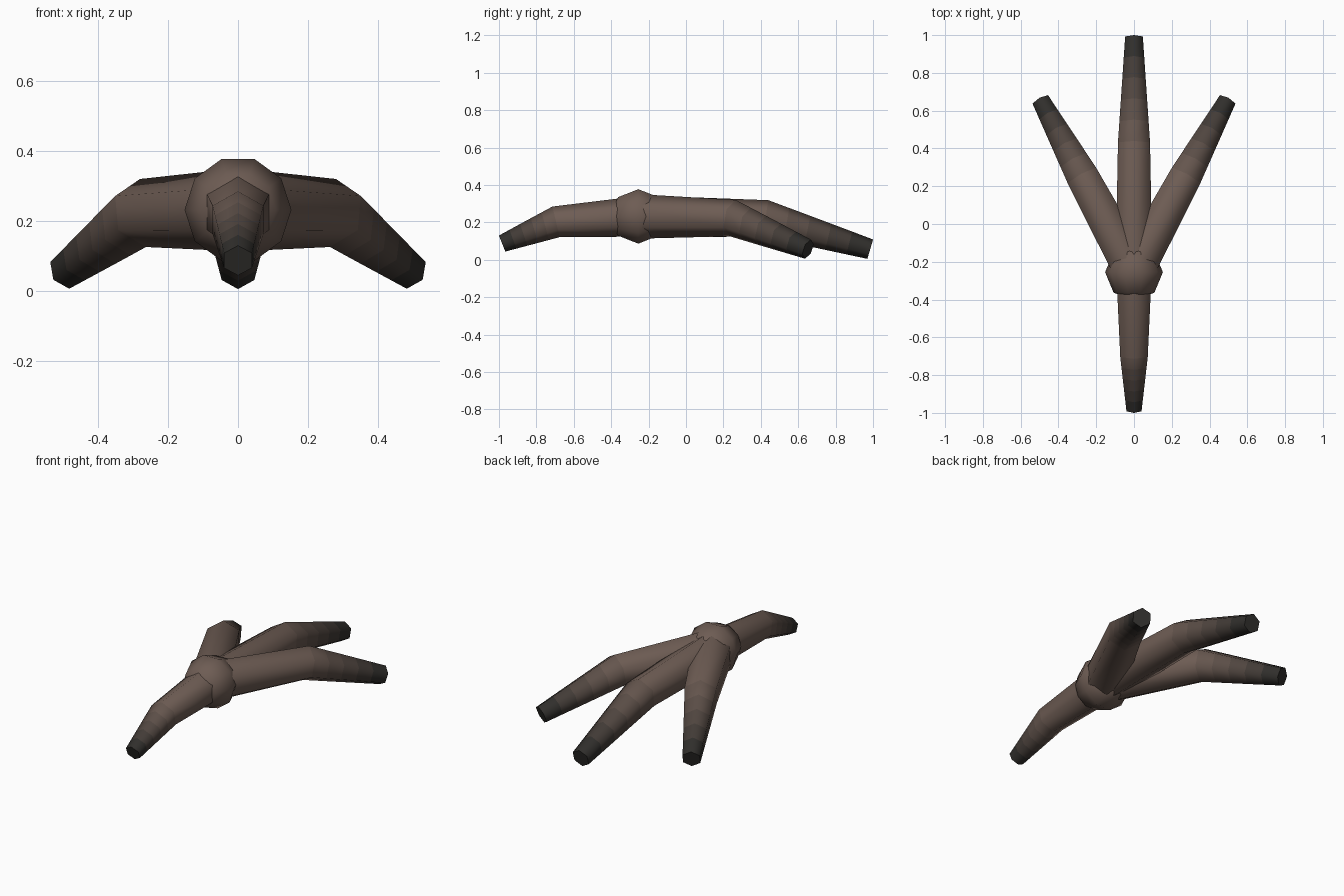
import bpy, bmesh, math
from mathutils import Vector

if "Cube" in bpy.data.objects:
    bpy.data.objects.remove(bpy.data.objects["Cube"])

HUB = Vector((0, -0.255, 0.232))
SIDES = 6
BANDS = 5

# Brown skin darkening towards the claws
brown, dark = (0.155, 0.108, 0.088), (0.03, 0.028, 0.025)
shades = []
for i in range(BANDS + 1):
    t = i / BANDS
    m = bpy.data.materials.new(f"skin_{i}")
    m.diffuse_color = (*[a + (b - a) * t for a, b in zip(brown, dark)], 1)
    m.use_nodes = True
    m.node_tree.nodes["Principled BSDF"].inputs["Base Color"].default_value = m.diffuse_color
    shades.append(m)


def smooth(obj, angle):
    bpy.ops.object.select_all(action='DESELECT')
    obj.select_set(True)
    bpy.context.view_layer.objects.active = obj
    bpy.ops.object.shade_smooth_by_angle(angle=math.radians(angle))


def toe(name, base, knee, tip):
    """Six-sided tapered tube; each argument is (point, radius)."""
    (p0, r0), (p1, r1), (p2, r2) = [(Vector(p), r) for p, r in (base, knee, tip)]
    d0, d1 = (p1 - p0).normalized(), (p2 - p1).normalized()
    rings = [(p0, r0, d0), (p1, r1, (d0 + d1).normalized())]
    for i in range(1, BANDS + 1):
        t = i / BANDS
        rings.append((p1.lerp(p2, t), r1 + (r2 - r1) * t, rings[1][2].lerp(d1, t).normalized()))
    bm = bmesh.new()
    loops = []
    for p, r, d in rings:
        side = d.cross(Vector((0, 0, 1))).normalized()
        up = side.cross(d)
        angles = [2 * math.pi * k / SIDES for k in range(SIDES)]
        loops.append([bm.verts.new(p + r * (up * math.cos(a) + side * math.sin(a))) for a in angles])
    for i, (a, b) in enumerate(zip(loops, loops[1:])):
        for k in range(SIDES):
            n = (k + 1) % SIDES
            bm.faces.new((a[k], a[n], b[n], b[k])).material_index = i
    bm.faces.new(loops[0])
    bm.faces.new(loops[-1]).material_index = BANDS
    bmesh.ops.recalc_face_normals(bm, faces=bm.faces)
    mesh = bpy.data.meshes.new(name)
    bm.to_mesh(mesh)
    bm.free()
    obj = bpy.data.objects.new(name, mesh)
    bpy.context.collection.objects.link(obj)
    for m in shades:
        mesh.materials.append(m)
    smooth(obj, 70)


# Ankle knuckle: ten-sided ball with its poles along y
bpy.ops.mesh.primitive_uv_sphere_add(segments=10, ring_count=4, radius=0.153,
                                     location=HUB, rotation=(math.pi / 2, math.pi / 2, 0))
knuckle = bpy.context.object
knuckle.name = "knuckle"
knuckle.data.materials.append(shades[0])
smooth(knuckle, 70)

# Front and rear toes
toe("middle_toe", (HUB, 0.113), ((0, 0.425, 0.222), 0.098), ((0, 0.985, 0.057), 0.054))
toe("rear_toe", (HUB, 0.108), ((0, -0.695, 0.203), 0.084), ((0, -0.983, 0.087), 0.046))

# Splayed side toes
for s, name in ((-1, "left_toe"), (1, "right_toe")):
    toe(name, (HUB, 0.119), ((0.272 * s, 0.25, 0.223), 0.099), ((0.492 * s, 0.652, 0.057), 0.054))
